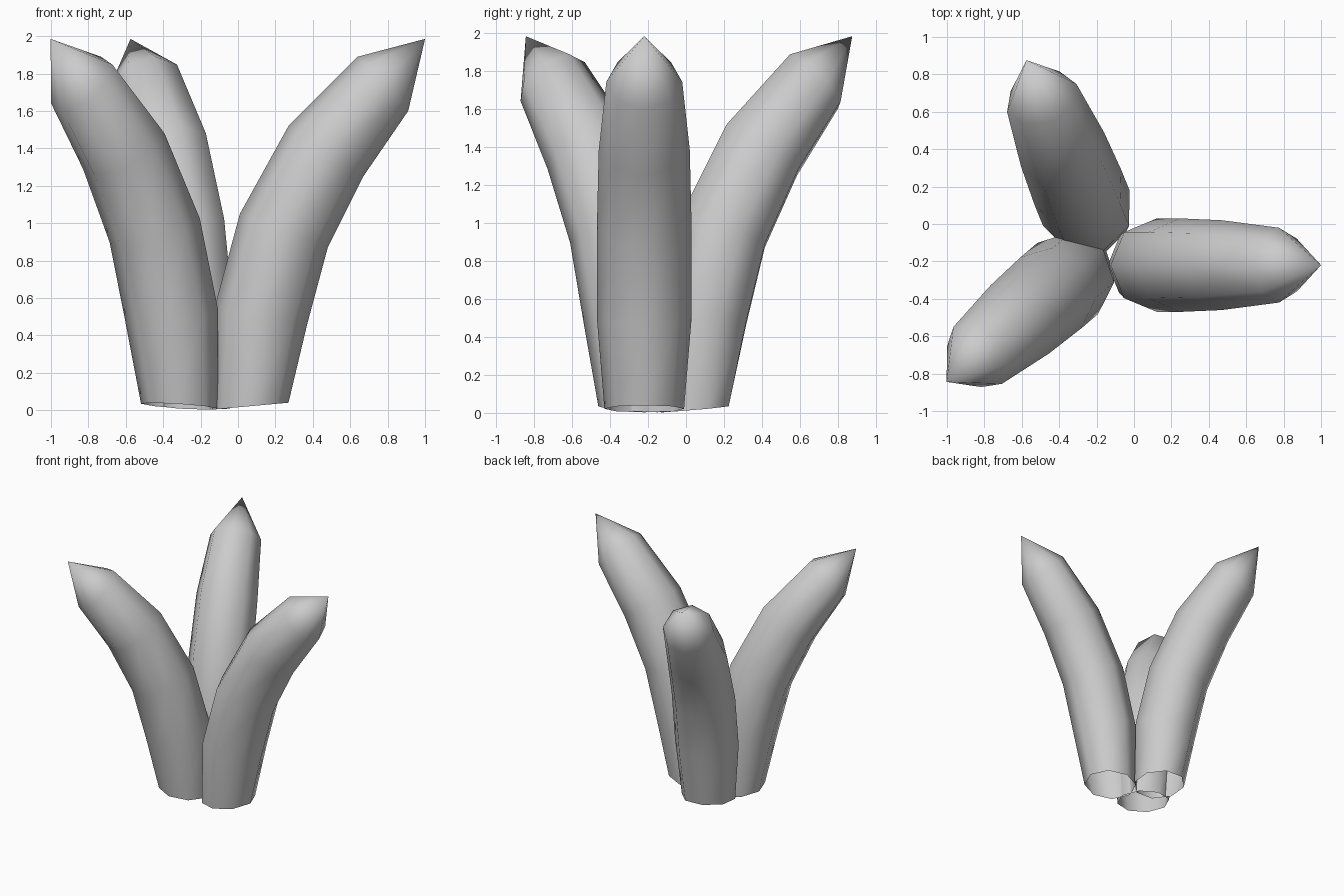
import bpy, bmesh
from math import sin, cos, radians, pi

if "Cube" in bpy.data.objects:
    bpy.data.objects.remove(bpy.data.objects["Cube"])

SIDES = 8
# Rings seen from the side: inner edge (u, z), outer edge (u, z), half width
RINGS = [((-0.14, 0.003), (0.27, 0.04), 0.21),
         ((-0.125, 0.55), (0.37, 0.46), 0.25),
         ((0.01, 1.05), (0.48, 0.87), 0.25),
         ((0.27, 1.52), (0.67, 1.25), 0.24),
         ((0.64, 1.89), (0.91, 1.60), 0.20)]
TIP = (1.0, 1.985)
BASE_U = 0.065


def stalk(name, x, y, angle, lean):
    """Open-bottomed tapering tube that bends outward and ends in a point."""
    a = radians(angle)
    bm = bmesh.new()

    def vert(u, v, z):
        return bm.verts.new((x + u * cos(a) - v * sin(a),
                             y + u * sin(a) + v * cos(a), z))

    rings = []
    for (u0, z0), (u1, z1), r in RINGS:
        cu, cz = ((u0 + u1) / 2 - BASE_U) * lean, (z0 + z1) / 2
        hu, hz = (u1 - u0) / 2, (z1 - z0) / 2
        rings.append([vert(cu + hu * cos(t), r * sin(t), cz + hz * cos(t))
                      for t in (2 * pi * i / SIDES for i in range(SIDES))])
    tip = vert((TIP[0] - BASE_U) * lean, 0, TIP[1])
    for i in range(SIDES):
        j = (i + 1) % SIDES
        for lo, hi in zip(rings, rings[1:]):
            bm.faces.new((lo[i], lo[j], hi[j], hi[i]))
        bm.faces.new((rings[-1][i], rings[-1][j], tip))
    for f in bm.faces:
        f.smooth = True
    me = bpy.data.meshes.new(name)
    bm.to_mesh(me)
    bm.free()
    bpy.context.collection.objects.link(bpy.data.objects.new(name, me))


# Three stalks fanning out from a shared foot
stalk("stalk_right", BASE_U, -0.22, 0, 1.0)
stalk("stalk_back", -0.235, 0.035, 112, 0.97)
stalk("stalk_front_left", -0.312, -0.255, 220.5, 0.97)
